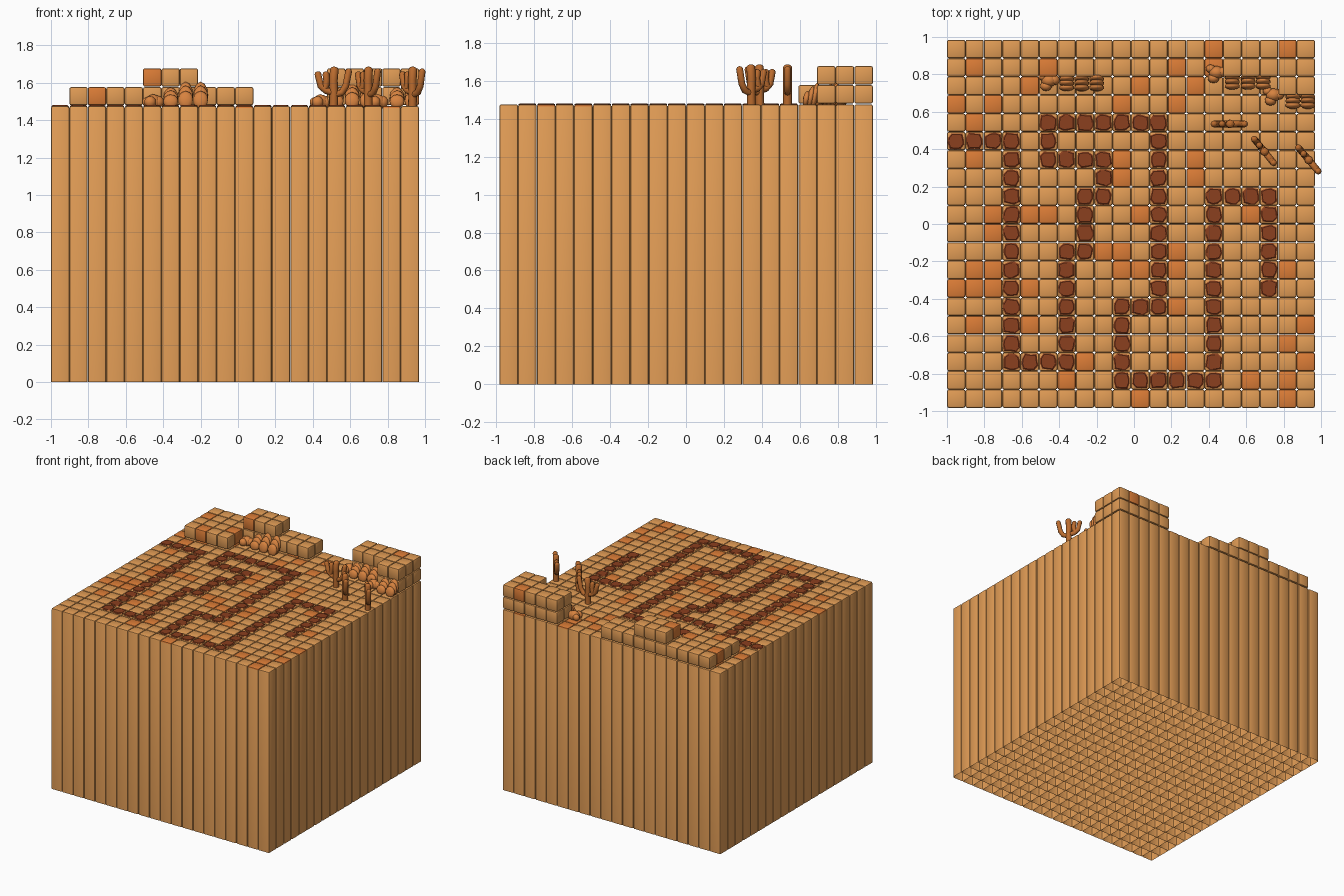
import bpy, bmesh, math, random
from mathutils import Matrix, Vector, Euler

if "Cube" in bpy.data.objects:
    bpy.data.objects.remove(bpy.data.objects["Cube"])

random.seed(4)
N, P, X0, Y0, TOP = 20, 0.0984, -1.0, 0.985, 1.475   # grid of columns; rows counted from the back


def mat(name, rgb):
    m = bpy.data.materials.new(name)
    m.diffuse_color = (*rgb, 1)
    m.use_nodes = True
    m.node_tree.nodes["Principled BSDF"].inputs["Base Color"].default_value = m.diffuse_color
    return m


SAND = mat("sand", (0.76, 0.335, 0.092))
ORANGE = mat("orange clay", (0.72, 0.205, 0.038))
STONE = mat("dark red stone", (0.26, 0.05, 0.013))
ROCK = mat("rust rock", (0.68, 0.225, 0.05))
CACTUS = mat("dry cactus", (0.50, 0.15, 0.028))


def centre(c, r):
    return X0 + (c + 0.5) * P, Y0 - (r + 0.5) * P


def finish(bm, name, mats, angle=40):
    me = bpy.data.meshes.new(name)
    bm.to_mesh(me)
    bm.free()
    ob = bpy.data.objects.new(name, me)
    bpy.context.collection.objects.link(ob)
    for m in mats:
        me.materials.append(m)
    bpy.ops.object.select_all(action='DESELECT')
    ob.select_set(True)
    bpy.context.view_layer.objects.active = ob
    bpy.ops.object.shade_smooth_by_angle(angle=math.radians(angle))
    return ob


def blocks(name, boxes, is_orange, hollow=False):
    """Soft-edged boxes: each is (column, row, z0, z1); hollow ones are open underneath."""
    bm = bmesh.new()
    for c, r, z0, z1 in boxes:
        x, y = centre(c, r)
        m = Matrix.Translation((x, y, (z0 + z1) / 2)) @ Matrix.Diagonal((P - 0.0004, P - 0.0004, z1 - z0, 1))
        bmesh.ops.create_cube(bm, size=1, matrix=m)
    if hollow:
        bm.normal_update()
        bmesh.ops.delete(bm, geom=[f for f in bm.faces if f.normal.z < -0.5], context='FACES')
    edges = [e for e in bm.edges if not e.is_boundary]
    bmesh.ops.bevel(bm, geom=edges, offset=0.01, segments=2, profile=0.5, affect='EDGES')
    bm.normal_update()
    for f in bm.faces:
        p = f.calc_center_median()
        cell = (int((p.x - X0) / P), int((Y0 - p.y) / P))
        f.material_index = int(is_orange(cell, p.z, f.normal))
    return finish(bm, name, [SAND, ORANGE])


# orange cells, by row from the back
orange_rows = {0: [14, 18], 1: [1, 5, 9, 12, 14], 2: [4, 10, 13], 3: [0, 2, 9, 12], 4: [1],
               6: [1, 9, 13], 7: [9, 13], 9: [2, 4, 5, 10, 16], 10: [2], 11: [8, 9, 12],
               12: [1, 2, 9, 10, 12, 18], 13: [0, 1, 2, 4], 14: [12], 15: [1, 4, 19], 16: [18],
               17: [7, 12, 19], 18: [6, 16, 18], 19: [10, 18]}
orange = {(c, r) for r, cs in orange_rows.items() for c in cs}

# tall ground columns
blocks("ground_columns", [(c, r, 0, TOP) for c in range(N) for r in range(N)],
       lambda cell, z, n: cell in orange and z > TOP - 0.02 and n.z > 0.3, hollow=True)


# raised terraces along the back
def area(c0, c1, r0, r1):
    return {(c, r) for c in range(c0, c1 + 1) for r in range(r0, r1 + 1)}


right_terrace = area(15, 19, 0, 1) | area(18, 19, 2, 2)
layers = [area(1, 4, 0, 3) | area(5, 10, 0, 1) | right_terrace, area(5, 7, 0, 1) | right_terrace]
for k, cells in enumerate(layers):
    z0 = 1.48 + 0.1 * k
    top_cells = (cells - layers[1]) if k == 0 else cells
    chosen = ((orange | {(5, 1)}) & top_cells) - {(9, 1)}
    blocks(f"terrace_layer_{k + 1}", [(c, r, z0, z0 + 0.097) for c, r in cells],
           lambda cell, z, n: cell in chosen)

# winding path of stones, walked through its corner cells
corners = [(0, 5), (3, 5), (3, 17), (6, 17), (6, 11), (7, 11), (7, 8), (8, 8), (8, 6), (5, 6), (5, 4),
           (11, 4), (11, 14), (9, 14), (9, 18), (14, 18), (14, 8), (17, 8), (17, 13)]
path = [corners[0]]
for c, r in corners[1:]:
    while path[-1] != (c, r):
        a, b = path[-1]
        path.append((a + (c > a) - (c < a), b + (r > b) - (r < b)))
bm = bmesh.new()
for c, r in path:
    x, y = centre(c, r)
    turn = random.random()
    radii = [0.047 * random.uniform(0.9, 1.04) for _ in range(10)]
    rings = []
    for z, s in ((1.465, 1.0), (1.476, 1.0), (1.481, 0.85)):
        ring = []
        for i, rad in enumerate(radii):
            a = turn + math.tau * i / 10
            sq = min(1.2, 1 / max(abs(math.cos(a)), abs(math.sin(a)))) * 0.95
            ring.append(bm.verts.new((x + rad * s * sq * math.cos(a), y + rad * s * sq * math.sin(a), z)))
        rings.append(ring)
    for lo, hi in zip(rings, rings[1:]):
        for i in range(10):
            bm.faces.new((lo[i], lo[(i + 1) % 10], hi[(i + 1) % 10], hi[i]))
    bm.faces.new(rings[-1])
    bm.faces.new(rings[0][::-1])
finish(bm, "path_stones", [STONE], 25)


# rock groups: a cluster of pebbles followed by leaning slabs
def ellipsoid(bm, loc, size, tilt=0):
    m = Matrix.Translation(loc) @ Euler((tilt, 0, 0)).to_matrix().to_4x4() @ Matrix.Diagonal((*size, 1))
    bmesh.ops.create_icosphere(bm, subdivisions=2, radius=1, matrix=m)


def rock_group(name, pebble, slabs, y):
    bm = bmesh.new()
    for dx, dy, s in ((-0.03, 0.03, 0.027), (0.025, 0.012, 0.034), (-0.015, -0.02, 0.032), (0.0, 0.01, 0.042)):
        ellipsoid(bm, (pebble[0] + dx, pebble[1] + dy, TOP + 0.022), (s, s * 0.85, s))
    for x, h in slabs:
        for dy, k in ((-0.028, 0.62), (-0.004, 0.84), (0.018, 1.0)):
            ellipsoid(bm, (x, y + dy, TOP + 0.42 * h * k), (0.041, 0.018, 0.6 * h * k), -0.2)
    finish(bm, name, [ROCK], 60)


rock_group("rocks_left", (-0.455, 0.758), [(-0.36, 0.10), (-0.28, 0.13), (-0.20, 0.13)], 0.757)
rock_group("rocks_middle", (0.44, 0.80), [(0.525, 0.10), (0.61, 0.12), (0.69, 0.115)], 0.765)
rock_group("rocks_right", (0.745, 0.68), [(0.85, 0.10), (0.93, 0.115)], 0.662)


# cacti: trunk and upturned arms lying in one vertical plane
def cactus(name, x, y, angle):
    cu = bpy.data.curves.new(name, 'CURVE')
    cu.dimensions = '3D'
    cu.bevel_depth = 0.02
    cu.bevel_resolution = 2
    cu.use_fill_caps = True
    limbs = [[(0, -0.01), (0.003, 0.07), (0.0, 0.14), (0.005, 0.2)],
             [(0, 0.075), (-0.04, 0.085), (-0.068, 0.11), (-0.083, 0.175)],
             [(0, 0.06), (0.045, 0.075), (0.066, 0.11), (0.082, 0.19)],
             [(-0.05, 0.09), (-0.04, 0.115), (-0.036, 0.14), (-0.04, 0.175)]]
    for n, pts in enumerate(limbs):
        # rounded tip: two extra points that shrink to the end
        end, d = Vector(pts[-1]), (Vector(pts[-1]) - Vector(pts[-2])).normalized()
        pts = pts + [tuple(end + d * 0.009), tuple(end + d * 0.013)]
        sp = cu.splines.new('POLY')
        sp.points.add(len(pts) - 1)
        thick = 1.15 if n == 0 else 0.9
        for q, (u, z), s in zip(sp.points, pts, (1, 1, 1, 1, 0.7, 0.25)):
            q.co = (u, 0, z, 1)
            q.radius = s * thick
    cu.materials.append(CACTUS)
    ob = bpy.data.objects.new(name, cu)
    bpy.context.collection.objects.link(ob)
    ob.location = (x, y, TOP - 0.002)
    ob.rotation_euler.z = math.radians(angle)


cactus("cactus_back", 0.51, 0.535, 0)
cactus("cactus_middle", 0.695, 0.39, -51)
cactus("cactus_right", 0.932, 0.345, -50)
